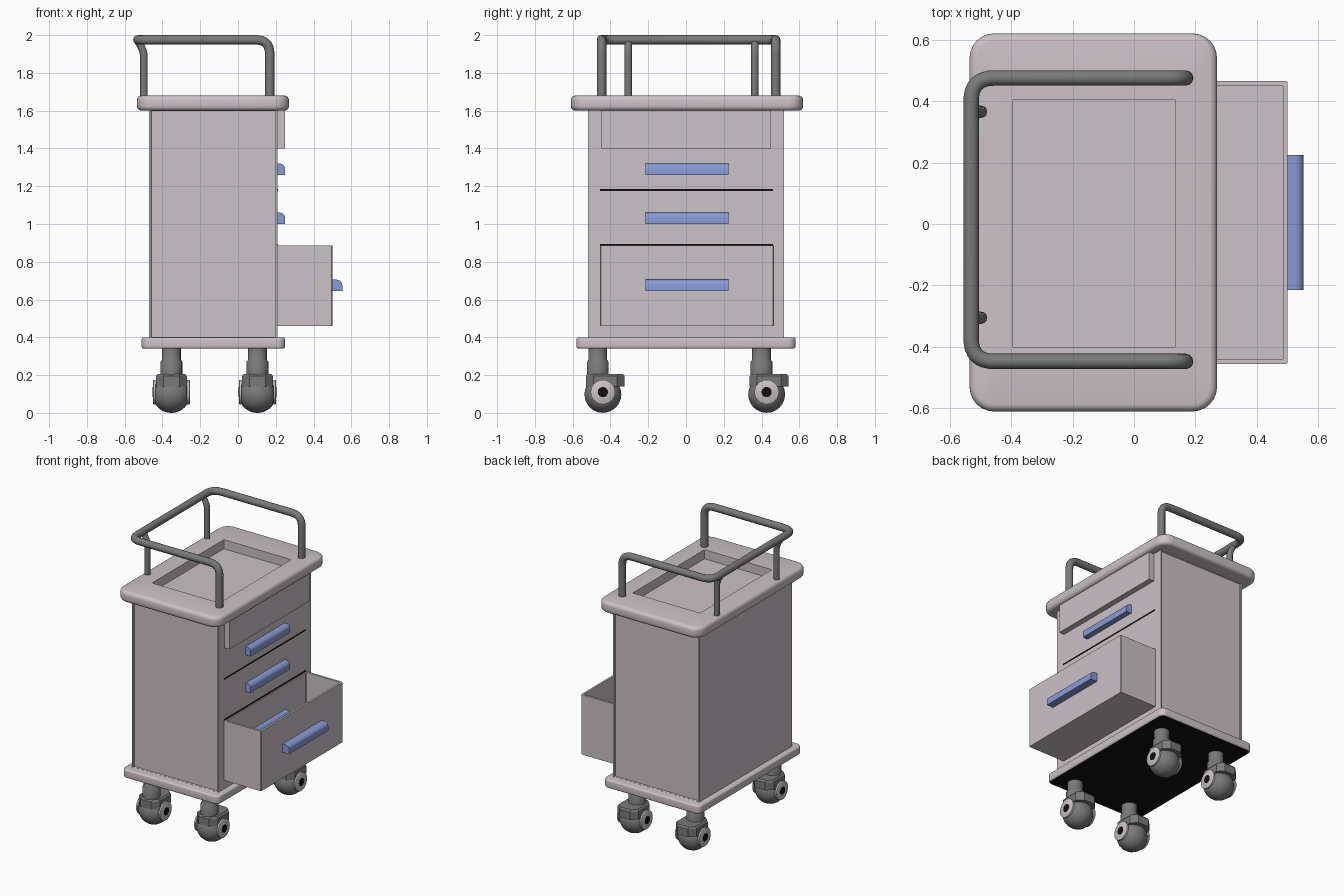
import bpy, bmesh, math
from mathutils import Vector

cube = bpy.data.objects.get("Cube")
if cube:
    bpy.data.objects.remove(cube, do_unlink=True)


def material(name, rgb):
    m = bpy.data.materials.new(name)
    m.use_nodes = True
    m.diffuse_color = (*rgb, 1)
    bsdf = next(n for n in m.node_tree.nodes if n.type == 'BSDF_PRINCIPLED')
    bsdf.inputs["Base Color"].default_value = (*rgb, 1)
    return m


SHELL = material("pale grey shell", (0.6, 0.54, 0.57))
METAL = material("dark grey metal", (0.19, 0.195, 0.19))
BLUE = material("blue handle", (0.25, 0.33, 0.68))
BLACK = material("black", (0.005, 0.005, 0.005))


def finish(name, bm, *mats, smooth=True):
    bmesh.ops.recalc_face_normals(bm, faces=bm.faces)
    mesh = bpy.data.meshes.new(name)
    bm.to_mesh(mesh)
    bm.free()
    obj = bpy.data.objects.new(name, mesh)
    bpy.context.collection.objects.link(obj)
    for m in mats:
        mesh.materials.append(m)
    if smooth:
        bpy.ops.object.select_all(action='DESELECT')
        obj.select_set(True)
        bpy.context.view_layer.objects.active = obj
        bpy.ops.object.shade_smooth_by_angle(angle=math.radians(40))
    return obj


def loft(bm, loops, cap_start=True, cap_end=True):
    """Skin a list of point loops that share one vertex count."""
    rings = [[bm.verts.new(p) for p in loop] for loop in loops]
    n = len(rings[0])
    for a, b in zip(rings, rings[1:]):
        for i in range(n):
            j = (i + 1) % n
            bm.faces.new((a[i], a[j], b[j], b[i]))
    if cap_start:
        bm.faces.new(rings[0][::-1])
    if cap_end:
        bm.faces.new(rings[-1])


def rounded_rect(lo, hi, r, z, inset=0, steps=6):
    x0, y0, x1, y1 = lo[0] + inset, lo[1] + inset, hi[0] - inset, hi[1] - inset
    r = max(r - inset, 0.004)
    corners = [(x1 - r, y1 - r), (x0 + r, y1 - r), (x0 + r, y0 + r), (x1 - r, y0 + r)]
    pts = []
    for k, (cx, cy) in enumerate(corners):
        for s in range(steps + 1):
            a = math.pi / 2 * (k + s / steps)
            pts.append((cx + r * math.cos(a), cy + r * math.sin(a), z))
    return pts


def slab_loops(lo, hi, r, z0, z1, edge):
    """Rounded slab outline with rolled top and bottom edges."""
    arc = [math.pi / 2 * s / 4 for s in range(5)]
    low = [(edge * (1 - math.sin(a)), z0 + edge * (1 - math.cos(a))) for a in arc]
    high = [(i, z0 + z1 - z) for i, z in reversed(low)]
    return [rounded_rect(lo, hi, r, z, i) for i, z in low + high]


def box(name, lo, hi, mat):
    bm = bmesh.new()
    loft(bm, [[(lo[0], lo[1], z), (hi[0], lo[1], z), (hi[0], hi[1], z), (lo[0], hi[1], z)]
              for z in (lo[2], hi[2])])
    return finish(name, bm, mat, smooth=False)


def lathe(name, profile, origin, mat, axis='Z', steps=24):
    bm = bmesh.new()
    loops = []
    for r, h in profile:
        ring = []
        for s in range(steps):
            a = math.tau * s / steps
            u, v = r * math.cos(a), r * math.sin(a)
            ring.append(Vector(origin) + Vector((u, v, h) if axis == 'Z' else (h, u, v)))
        loops.append(ring)
    loft(bm, loops)
    return finish(name, bm, mat)


def tube(name, points, radius, bend):
    """Round tube along a path with softened corners."""
    pts = [Vector(p) for p in points]
    path = [pts[0]]
    for a, b, c in zip(pts, pts[1:], pts[2:]):
        p, q = b + (a - b).normalized() * bend, b + (c - b).normalized() * bend
        for s in range(9):
            t = s / 8
            path.append(p * (1 - t) ** 2 + b * 2 * t * (1 - t) + q * t * t)
    path.append(pts[-1])
    curve = bpy.data.curves.new(name, 'CURVE')
    curve.dimensions = '3D'
    curve.bevel_depth = radius
    curve.bevel_resolution = 4
    curve.use_fill_caps = True
    spline = curve.splines.new('POLY')
    spline.points.add(len(path) - 1)
    for sp, p in zip(spline.points, path):
        sp.co = (*p, 1)
    curve.materials.append(METAL)
    obj = bpy.data.objects.new(name, curve)
    bpy.context.collection.objects.link(obj)
    bpy.ops.object.select_all(action='DESELECT')
    obj.select_set(True)
    bpy.context.view_layer.objects.active = obj
    bpy.ops.object.convert(target='MESH')


# Cabinet with shallow recessed end panels
bm = bmesh.new()
loft(bm, [[(-0.47, -0.52, z), (0.21, -0.52, z), (0.21, 0.52, z), (-0.47, 0.52, z)]
          for z in (0.39, 1.61)])
bmesh.ops.recalc_face_normals(bm, faces=bm.faces)
ends = [f for f in bm.faces if abs(f.normal.y) > 0.9]
bmesh.ops.inset_individual(bm, faces=ends, thickness=0.015)
bmesh.ops.inset_individual(bm, faces=ends, thickness=0.003, depth=-0.01)
finish("cabinet", bm, SHELL, smooth=False)

# Worktop with a sunken tray
bm = bmesh.new()
loops = slab_loops((-0.535, -0.61), (0.27, 0.62), 0.08, 1.60, 1.68, 0.025)
for z in (1.68, 1.615):
    loops.append(rounded_rect((-0.395, -0.40), (0.135, 0.405), 0.004, z))
loft(bm, loops)
finish("worktop", bm, SHELL)

# Base plate with a dark underside
bm = bmesh.new()
loft(bm, slab_loops((-0.51, -0.58), (0.25, 0.58), 0.04, 0.34, 0.40, 0.012))
base = finish("base_plate", bm, SHELL, BLACK)
for f in base.data.polygons:
    f.material_index = int(f.normal.z < -0.9)

# Drawer fronts: raised top panel and dark gaps
box("top_panel", (0.20, -0.45, 1.40), (0.25, 0.45, 1.60), SHELL)
for i, z in enumerate((1.18, 0.89)):
    box(f"drawer_gap_{i + 1}", (0.207, -0.455, z - 0.004), (0.213, 0.46, z + 0.004), BLACK)

# Open drawer: outer walls, rim, inner walls and floor
bm = bmesh.new()
lo, hi = (0.205, -0.455), (0.50, 0.465)
loft(bm, [rounded_rect(lo, hi, 0.004, z, i, steps=1)
          for i, z in ((0, 0.46), (0, 0.885), (0.014, 0.885), (0.014, 0.475))])
finish("open_drawer", bm, SHELL, smooth=False)

# Handles, rounded along the upper outer edge
for i, (x, z) in enumerate(((0.205, 1.26), (0.205, 1.0), (0.205, 0.65), (0.50, 0.645))):
    bm = bmesh.new()
    depth, height, r = 0.25 - 0.205 if x < 0.3 else 0.052, 0.06, 0.028
    section = [(0, 0), (depth, 0)]
    section += [(depth - r + r * math.cos(a), height - r + r * math.sin(a))
                for a in (math.pi / 2 * s / 5 for s in range(6))] + [(0, height)]
    loft(bm, [[(x + u, y, z + v) for u, v in section] for y in (-0.215, 0.225)])
    finish(f"handle_{i + 1}", bm, BLUE)

# Guard rail and its rear supports
front_y, back_y, top = -0.447, 0.475, 1.975
tube("guard_rail", [(0.168, front_y, 1.67), (0.168, front_y, top), (-0.53, front_y, top),
                    (-0.53, back_y, top), (0.168, back_y, top), (0.168, back_y, 1.67)],
     0.025, 0.075)
for side, y in (("front", -0.305), ("back", 0.365)):
    tube(f"{side}_rail_support", [(-0.498, y, 1.67), (-0.498, y, 1.91), (-0.53, y, 1.97)],
         0.02, 0.03)

# Casters, all trailing the same way
for ix, x in enumerate((-0.353, 0.103)):
    for iy, y in enumerate((-0.44, 0.427)):
        tag = f"{('left', 'right')[ix]}_{('front', 'back')[iy]}"
        stem = (x, y - 0.027, 0)
        lathe(f"{tag}_stem", [(0.058, 0.19), (0.058, 0.27), (0.05, 0.28), (0.05, 0.35)],
              stem, METAL)
        # Chamfered fork housing
        bm = bmesh.new()
        flo, fhi = (x - 0.082, y - 0.09), (x + 0.082, y + 0.115)
        loft(bm, [rounded_rect(flo, fhi, 0.04, z, i, steps=1)
                  for i, z in ((0, 0.14), (0, 0.195), (0.01, 0.207))])
        finish(f"{tag}_fork", bm, METAL, smooth=False)
        # Round wheel with pale hub discs and dark centres
        wheel = (x, y, 0.098)
        arc = [math.radians(d) for d in range(-55, 56, 10)]
        profile = [(0.04, -0.086)]
        profile += [(0.098 * math.cos(a), 0.1 * math.sin(a)) for a in arc]
        lathe(f"{tag}_wheel", profile + [(0.04, 0.086)], wheel, METAL, 'X')
        for s, word in ((-1, "left"), (1, "right")):
            centre = (x, y, 0.11)
            lathe(f"{tag}_{word}_hub", [(0.065, s * 0.084), (0.065, s * 0.095), (0.06, s * 0.098)],
                  centre, SHELL, 'X')
            lathe(f"{tag}_{word}_hub_centre", [(0.027, s * 0.096), (0.027, s * 0.1)],
                  centre, BLACK, 'X')
